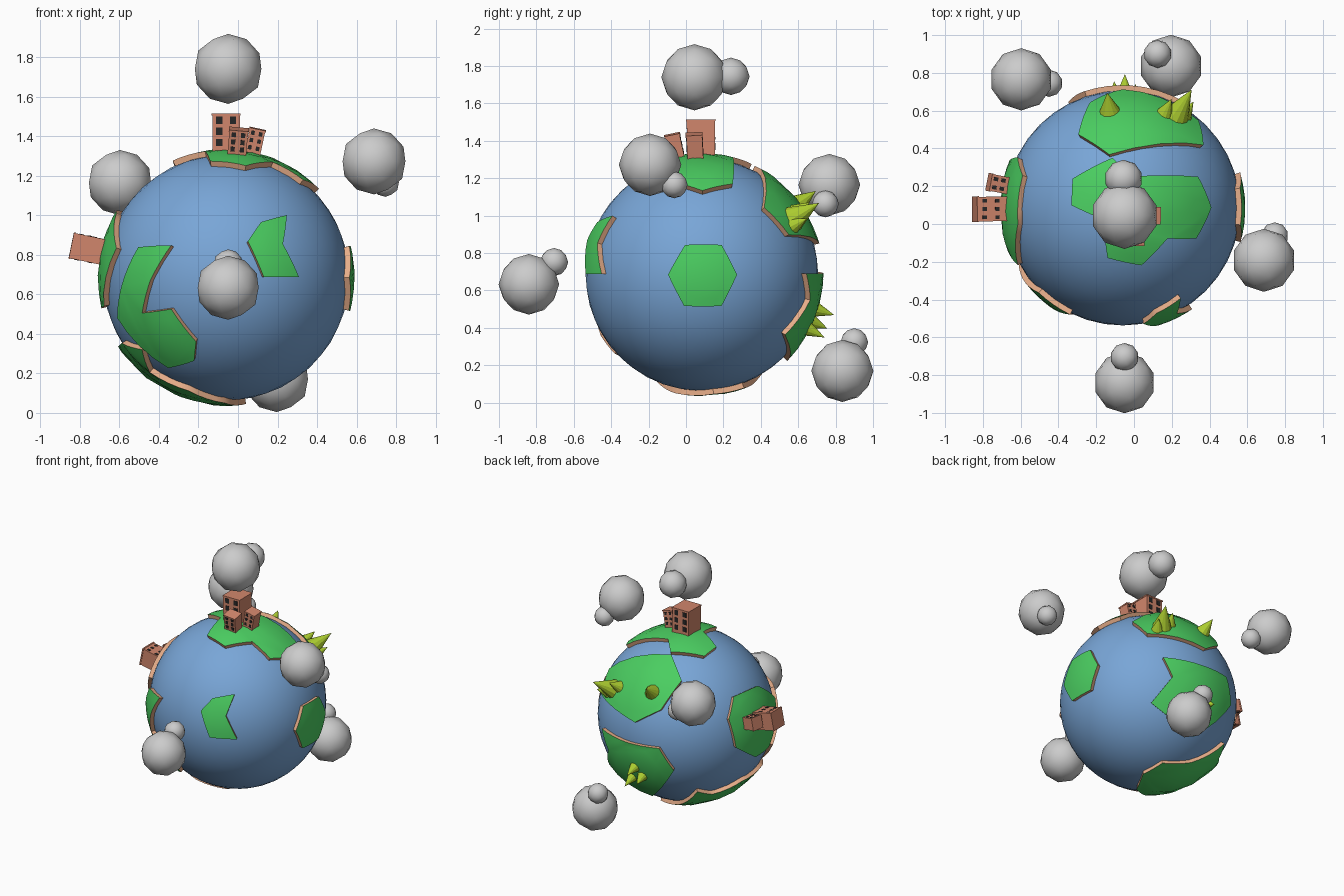
import bpy, bmesh, math
from mathutils import Vector, Matrix

if "Cube" in bpy.data.objects:
    bpy.data.objects.remove(bpy.data.objects["Cube"])

C = Vector((-0.06, 0.085, 0.685))   # planet centre
R, R_LAND = 0.622, 0.65


def material(name, rgb):
    m = bpy.data.materials.new(name)
    m.diffuse_color = (*rgb, 1)
    m.use_nodes = True
    m.node_tree.nodes["Principled BSDF"].inputs["Base Color"].default_value = m.diffuse_color
    return m


OCEAN = material("ocean", (0.19, 0.38, 0.68))
GRASS = material("grass", (0.07, 0.62, 0.12))
CLIFF = material("cliff", (0.80, 0.42, 0.25))
BRICK = material("brick", (0.64, 0.24, 0.15))
GLASS = material("window", (0.02, 0.02, 0.02))
LEAF = material("leaf", (0.42, 0.62, 0.03))


def finish(bm, name, mats=(), smooth=False):
    me = bpy.data.meshes.new(name)
    bm.to_mesh(me)
    bm.free()
    for m in mats:
        me.materials.append(m)
    for p in me.polygons:
        p.use_smooth = smooth
    ob = bpy.data.objects.new(name, me)
    bpy.context.collection.objects.link(ob)
    return ob


def on_front(x, z):
    """Point on the front of the land sphere seen at (x, z)."""
    dx, dz = x - C.x, z - C.z
    return (x, C.y - math.sqrt(max(R_LAND**2 - dx*dx - dz*dz, 0)), z)


def on_right(y, z):
    dy, dz = y - C.y, z - C.z
    return (C.x + math.sqrt(max(R_LAND**2 - dy*dy - dz*dz, 0)), y, z)


def on_top(x, y):
    dx, dy = x - C.x, y - C.y
    return (x, y, C.z + math.sqrt(max(R_LAND**2 - dx*dx - dy*dy, 0)))


def continent(name, pts):
    """Raised curved plate with cliff walls going into the ocean."""
    bm = bmesh.new()
    dirs = [(Vector(p) - C).normalized() for p in pts]
    face = bm.faces.new([bm.verts.new(d) for d in dirs])
    face.normal_update()
    if face.normal.dot(sum(dirs, Vector())) < 0:
        face.normal_flip()
    bmesh.ops.triangulate(bm, faces=bm.faces[:], ngon_method='EAR_CLIP')
    bmesh.ops.subdivide_edges(bm, edges=bm.edges[:], cuts=3, use_grid_fill=True)
    for v in bm.verts:
        v.co = v.co.normalized() * R_LAND
    rim = [e for e in bm.edges if e.is_boundary]
    ext = bmesh.ops.extrude_edge_only(bm, edges=rim)["geom"]
    for g in ext:
        if isinstance(g, bmesh.types.BMVert):
            g.co *= 0.60 / R_LAND
        elif isinstance(g, bmesh.types.BMFace):
            g.material_index = 1
    bm.normal_update()
    bmesh.ops.translate(bm, verts=bm.verts, vec=C)
    ob = finish(bm, name, (GRASS, CLIFF))
    for p in ob.data.polygons:
        p.use_smooth = p.material_index == 0
    for e in ob.data.edges:
        e.use_edge_sharp = False
    ob.data.set_sharp_from_angle(angle=math.radians(35))


def ground_frame(point, axis, radius):
    """Matrix standing on the globe under point, with local y along axis."""
    u = (Vector(point) - C).normalized()
    a = Vector(axis)
    w = (a - u * a.dot(u)).normalized()
    m = Matrix((w.cross(u), w, u)).transposed().to_4x4()
    m.translation = C + u * radius
    return m


def add_box(bm, frame, centre, size, index=0):
    mat = frame @ Matrix.Translation(centre) @ Matrix.Diagonal((*size, 1))
    vs = bmesh.ops.create_cube(bm, size=1, matrix=mat)["verts"]
    for f in {f for v in vs for f in v.link_faces}:
        f.material_index = index


def building(name, point, axis, wide, deep, tall, cols, rows):
    bm = bmesh.new()
    fr = ground_frame(point, axis, R_LAND - 0.03)
    h = tall + 0.03
    add_box(bm, fr, (0, 0, h/2), (wide, deep, h))
    # Roof lip
    add_box(bm, fr, (0, 0, h - 0.005), (wide + 0.006, deep + 0.006, 0.01))
    # Windows on two opposite sides
    ww = wide / (cols * 2.2)
    for side in (-1, 1):
        for i in range(cols):
            for j in range(rows):
                x = wide * ((i + 0.5) / cols - 0.5)
                z = 0.03 + tall * (j + 0.6) / (rows + 0.2)
                add_box(bm, fr, (x, side * deep/2, z), (ww, 0.004, ww * 1.15), 1)
    finish(bm, name, (BRICK, GLASS))


def tree(name, point, r, h):
    bm = bmesh.new()
    fr = ground_frame(point, (0.3, 0.1, 1), R_LAND - 0.01)
    bmesh.ops.create_cone(bm, cap_ends=True, segments=12, radius1=r, radius2=0,
                          depth=h, matrix=fr @ Matrix.Translation((0, 0, h/2)))
    finish(bm, name, (LEAF,))


# Ocean globe
bm = bmesh.new()
bmesh.ops.create_icosphere(bm, subdivisions=4, radius=R, matrix=Matrix.Translation(C))
finish(bm, "ocean_globe", (OCEAN,), True)

# Continents
continent("right_continent", [on_right(*p) for p in (
    (-.096, .685), (-.005, .844), (.19, .844), (.273, .685), (.19, .517), (-.01, .517))])
continent("top_continent", [on_top(*p) for p in (
    (-.325, .24), (-.113, .351), (-.02, .25), (.34, .25), (.41, .087), (.33, -.077),
    (.177, -.077), (.04, -.219), (-.14, -.18), (-.166, .024), (-.33, .098))])
continent("front_left_continent", [on_front(*p) for p in (
    (-.505, .838), (-.338, .848), (-.444, .67), (-.485, .505), (-.338, .525),
    (-.212, .36), (-.222, .263), (-.354, .227), (-.611, .48), (-.59, .64))])
continent("front_right_continent", [on_front(*p) for p in (
    (.05, .869), (.116, .965), (.247, 1.0), (.227, .854), (.308, .687), (.131, .687))])
continent("back_upper_continent", [
    (-.13, .365, 1.26), (.37, .42, 1.045), (.345, .555, .9), (-.06, .705, .85),
    (-.234, .645, .97), (-.295, .475, 1.15)])
continent("back_lower_continent", [
    (.27, .64, .69), (-.02, .735, .69), (-.26, .70, .70), (-.348, .645, .53),
    (-.09, .53, .235), (.28, .52, .37), (.2, .66, .55)])
continent("left_continent", [
    (-.588, .256, 1.02), (-.61, 0, 1.01), (-.60, -.21, .83), (-.675, -.05, .54),
    (-.685, .13, .53), (-.66, .33, .67), (-.62, .355, .89)])
continent("bottom_continent", [
    (-.066, -.05, .055), (-.25, -.155, .116), (-.444, -.12, .207), (-.48, -.24, .325),
    (-.586, -.095, .354), (-.6, .165, .335), (-.476, .36, .275), (-.43, .475, .325),
    (-.2, .38, .13), (0, .31, .08), (.04, .147, .05)])

# Buildings
building("tall_top_building", (-.06, .08, 1.34), (0, 1, 0), .14, .15, .18, 2, 3)
building("front_top_building", (-.005, -.05, 1.32), (0, 1, 0), .095, .08, .12, 2, 3)
building("side_top_building", (.075, .05, 1.32), (0, 1, 0), .08, .085, .12, 2, 3)
building("large_left_building", (-.69, .08, .815), (0, 0, 1), .13, .13, .15, 3, 2)
building("small_left_building", (-.68, .205, .83), (0, 0, 1), .09, .09, .09, 2, 2)

# Trees
for i, (p, r, h) in enumerate((
        ((-.13, .61, 1.07), .055, .12), ((.24, .60, 1.0), .07, .18),
        ((.17, .60, 1.03), .045, .10), ((.27, .58, .95), .045, .10),
        ((-.05, .69, .50), .04, .10), ((-.10, .68, .43), .04, .09),
        ((.0, .66, .39), .04, .10))):
    tree(f"tree_{i + 1}", p, r, h)

# Clouds: one large puff and one small puff each
for i, (a, ra, b, rb) in enumerate((
        ((-.05, .045, 1.74), .177, (-.055, .24, 1.745), .10),
        ((-.597, .766, 1.165), .165, (-.45, .745, 1.063), .072),
        ((.688, -.192, 1.272), .167, (.745, -.063, 1.165), .072),
        ((-.05, -.84, .633), .162, (-.05, -.705, .752), .075),
        ((.196, .836, .170), .166, (.125, .9, .324), .074))):
    bm = bmesh.new()
    for c, r in ((a, ra), (b, rb)):
        bmesh.ops.create_icosphere(bm, subdivisions=2, radius=r,
                                   matrix=Matrix.Translation(c))
    finish(bm, f"cloud_{i + 1}", (), True)
